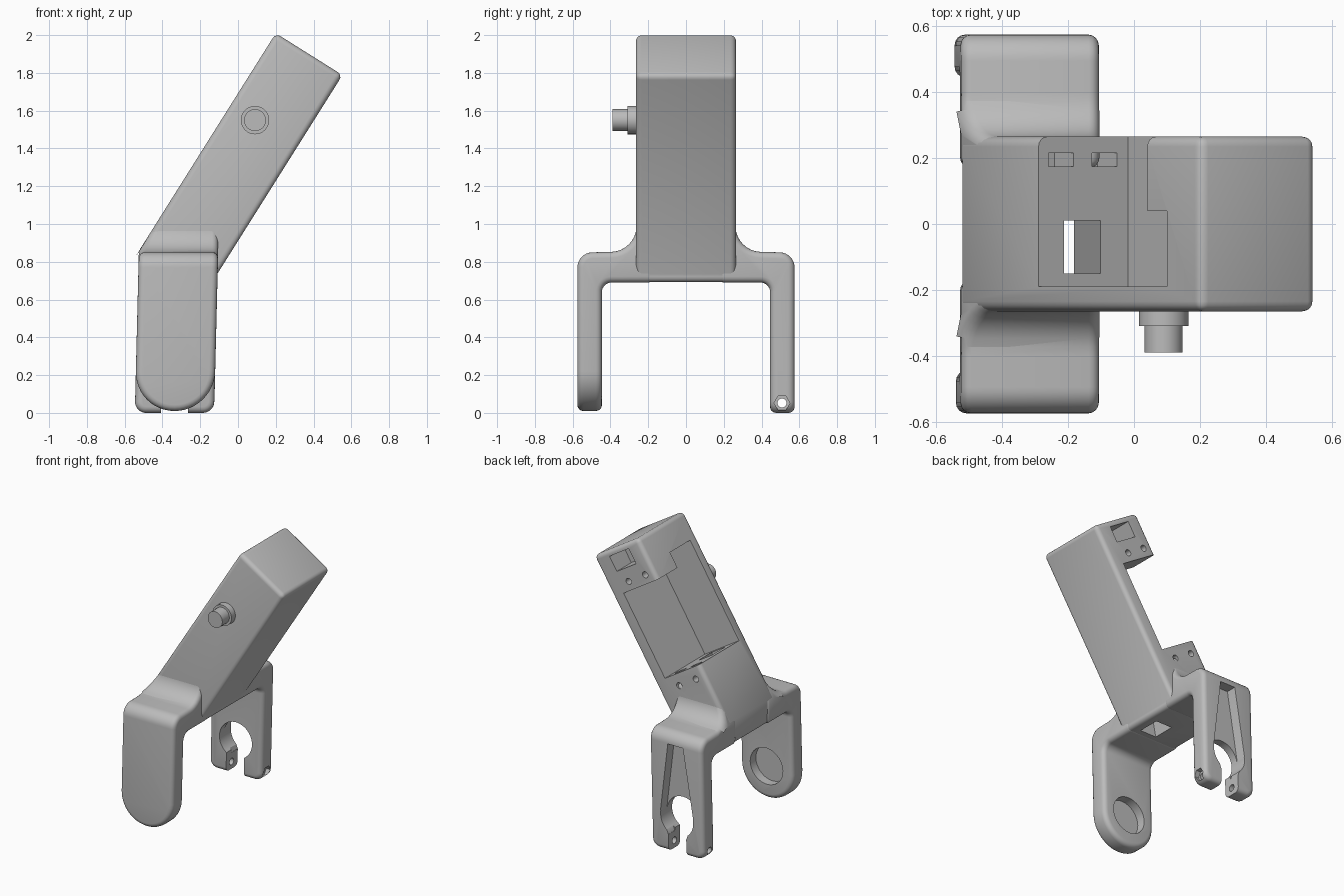
import bpy, bmesh, math
from mathutils import Vector

if "Cube" in bpy.data.objects:
    bpy.data.objects.remove(bpy.data.objects["Cube"], do_unlink=True)

grey = bpy.data.materials.new("plain grey")
grey.use_nodes = True
grey.diffuse_color = (0.5, 0.5, 0.5, 1)
grey.node_tree.nodes["Principled BSDF"].inputs["Base Color"].default_value = (0.5, 0.5, 0.5, 1)

TILT = math.radians(32.1)
C, S = math.cos(TILT), math.sin(TILT)


def along(w, t):
    """Point in xz: w across the tilted housing, t down its length."""
    return (0.2 + w * C - t * S, 2.01 - w * S - t * C)


def quad(w0, w1, t0, t1):
    return [along(w0, t0), along(w1, t0), along(w1, t1), along(w0, t1)]


def arc(cx, cy, r, a0, a1, n=8):
    angles = [math.radians(a0 + (a1 - a0) * i / n) for i in range(n + 1)]
    return [(cx + r * math.cos(a), cy + r * math.sin(a)) for a in angles]


def prism(name, outline, lo, hi, axis="y"):
    """Extrude an outline in xz along y, or an outline in yz along x."""
    bm = bmesh.new()
    place = (lambda p, d: (p[0], d, p[1])) if axis == "y" else (lambda p, d: (d, p[0], p[1]))
    a = [bm.verts.new(place(p, lo)) for p in outline]
    b = [bm.verts.new(place(p, hi)) for p in outline]
    bm.faces.new(a)
    bm.faces.new(b[::-1])
    for i in range(len(a)):
        j = (i + 1) % len(a)
        bm.faces.new((a[i], b[i], b[j], a[j]))
    bmesh.ops.recalc_face_normals(bm, faces=bm.faces)
    mesh = bpy.data.meshes.new(name)
    bm.to_mesh(mesh)
    bm.free()
    mesh.materials.append(grey)
    ob = bpy.data.objects.new(name, mesh)
    bpy.context.scene.collection.objects.link(ob)
    return ob


def apply(ob, kind, **settings):
    mod = ob.modifiers.new("step", kind)
    for key, value in settings.items():
        setattr(mod, key, value)
    bpy.context.view_layer.objects.active = ob
    bpy.ops.object.modifier_apply(modifier=mod.name)


def boolean(ob, tool, operation="DIFFERENCE"):
    apply(ob, "BOOLEAN", object=tool, operation=operation, solver="EXACT")
    bpy.data.objects.remove(tool, do_unlink=True)


def cut(ob, outline, lo, hi, axis="y"):
    boolean(ob, prism("cutter", outline, lo, hi, axis))


def bevel(ob, width):
    apply(ob, "BEVEL", width=width, segments=4, limit_method="ANGLE",
          angle_limit=math.radians(40), use_clamp_overlap=False)


def smooth(ob):
    bpy.ops.object.select_all(action="DESELECT")
    ob.select_set(True)
    bpy.context.view_layer.objects.active = ob
    bpy.ops.object.shade_smooth_by_angle(angle=math.radians(32))


# Tilted housing with its base cut level
housing = prism("housing", [along(0, 0), along(0.417, 0), (-0.11, 0.735), (-0.11, 0.692),
                            (-0.52, 0.692), (-0.52, 0.865)], -0.265, 0.265)
bevel(housing, 0.03)

# Stepped cavity open to the back and side
cut(housing, quad(-0.1, 0.32, 0.3, 0.92), -0.19, 0.4)
cut(housing, quad(-0.1, 0.32, 0.188, 0.35), -0.19, 0.04)

# Rectangular pocket, screw holes and nut slots
cut(housing, quad(0.11, 0.29, 0.04, 0.15), 0.1, 0.4)
for w in (0.08, 0.235):
    for t in (0.24, 1.0):
        cut(housing, arc(*along(w, t), 0.022, 0, 345, 23), 0.16, 0.4)
    cut(housing, quad(w - 0.045, w + 0.045, 0.9, 1.03), 0.175, 0.215)

# Cable channel down through the base
cut(housing, [along(0.083, 0.9), along(0.213, 0.9), (-0.2, 0.6), (-0.33, 0.6)], -0.15, 0.01)
smooth(housing)


# Arm and leg: a filleted side profile trimmed by a face outline
def make_leg(name, side, foot):
    profile = ([(0.17, 0.69)] + arc(0.395, 0.64, 0.05, 90, 0) + [(0.445, -0.05), (0.575, -0.05)]
               + arc(0.495, 0.77, 0.08, 0, 90) + arc(0.4, 0.99, 0.138, 270, 180)
               + [(0.262, 1.05), (0.17, 1.05)])
    leg = prism(name, [(side * y, z) for y, z in profile], -0.7, 0.1, "x")
    outline = foot + [(-0.105, 1.1), (-0.371, 1.1), (-0.525, 0.855)]
    boolean(leg, prism("mask", outline, -0.8, 0.8), "INTERSECT")
    bevel(leg, 0.032)
    return leg


def lean(leg):
    for v in leg.data.vertices:
        v.co.x += min(v.co.z - 0.85, 0) * 0.025
    smooth(leg)


MID = -0.315
front_leg = make_leg("front_leg", -1, arc(MID, 0.22, 0.21, 180, 360, 24))
cut(front_leg, arc(MID, 0.24, 0.13, 0, 350, 35), -0.51, -0.4)
lean(front_leg)

# Forked back leg with a snap-in round seat and a tapered outer slot
feet = arc(-0.465, 0.06, 0.06, 180, 270) + arc(-0.165, 0.06, 0.06, 270, 360)
back_leg = make_leg("back_leg", 1, feet)
half_gap = 0.072
seat = arc(MID, 0.25, 0.13, -57, 237, 32)
cut(back_leg, seat + [(MID - half_gap, -0.1), (MID + half_gap, -0.1)], 0.4, 0.7)
slot = [(MID + 0.13, 0.28), (MID + 0.06, 0.77), (MID - 0.06, 0.77), (MID - 0.13, 0.28),
        (MID - half_gap, 0.12), (MID + half_gap, 0.12)]
cut(back_leg, slot, 0.5, 0.7)

# Clamp screw hole through both prongs with a hexagonal nut seat
cut(back_leg, arc(0.508, 0.052, 0.024, 0, 345, 23), -0.7, 0.1, "x")
cut(back_leg, arc(0.508, 0.052, 0.042, 0, 300, 5), -0.14, 0.1, "x")
lean(back_leg)

# Push button
for name, radius, tip in (("button_collar", 0.075, -0.31), ("button_cap", 0.058, -0.39)):
    smooth(prism(name, arc(0.09, 1.55, radius, 0, 352.5, 47), tip, -0.25))
